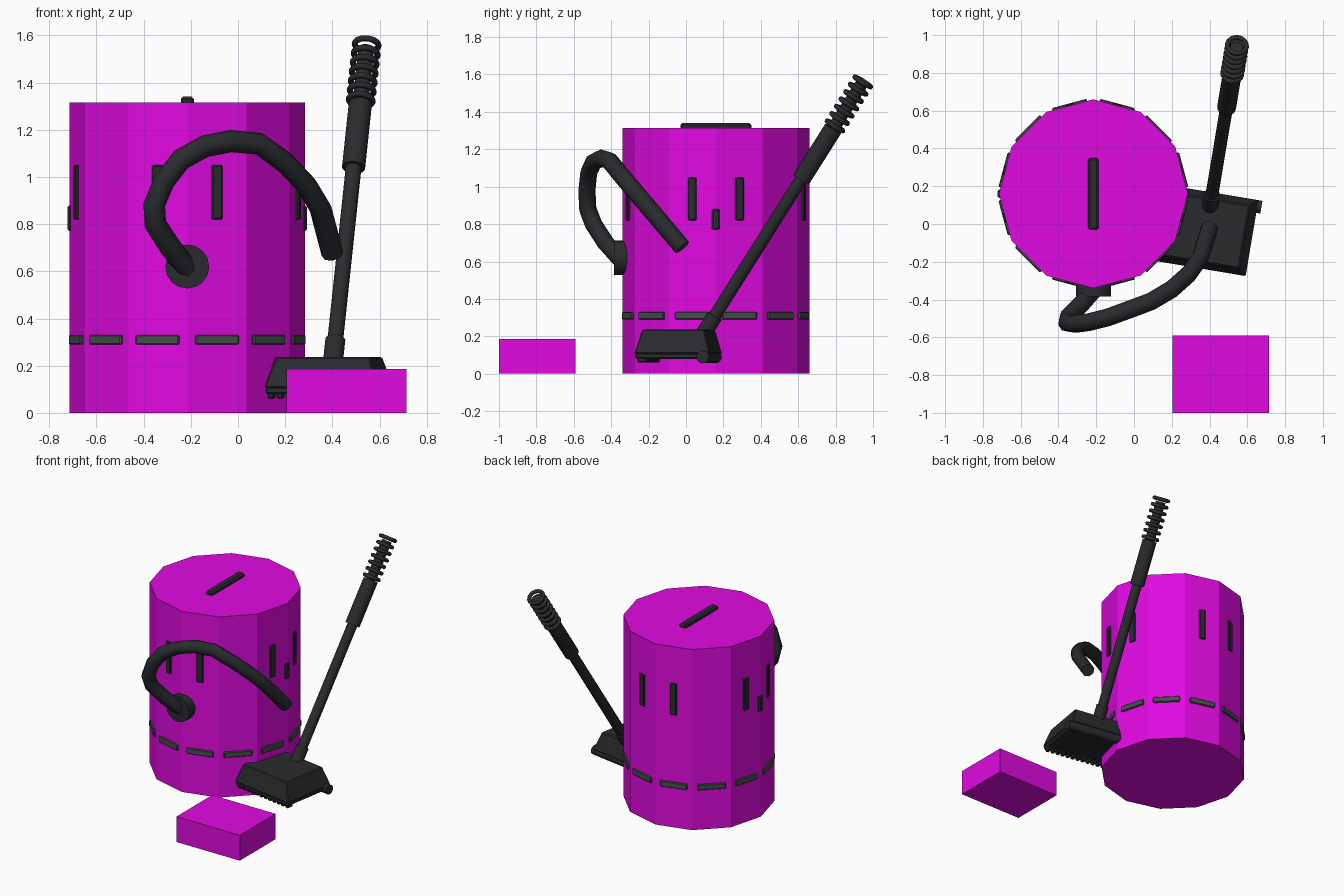
import bpy, bmesh, math
from mathutils import Vector, Matrix

if "Cube" in bpy.data.objects:
    bpy.data.objects.remove(bpy.data.objects["Cube"])


def material(name, rgb):
    m = bpy.data.materials.new(name)
    m.diffuse_color = (*rgb, 1)
    m.use_nodes = True
    m.node_tree.nodes["Principled BSDF"].inputs["Base Color"].default_value = m.diffuse_color
    return m


MAGENTA = material("magenta", (0.75, 0.003, 0.75))
DARK = material("charcoal", (0.022, 0.024, 0.026))
TRIM = material("grey_green", (0.055, 0.08, 0.07))


def finish(name, bm, mat, matrix=Matrix(), smooth=False):
    me = bpy.data.meshes.new(name)
    bmesh.ops.recalc_face_normals(bm, faces=bm.faces)
    bm.to_mesh(me)
    bm.free()
    me.materials.append(mat)
    ob = bpy.data.objects.new(name, me)
    bpy.context.collection.objects.link(ob)
    ob.matrix_world = matrix
    if smooth:
        bpy.ops.object.select_all(action='DESELECT')
        ob.select_set(True)
        bpy.context.view_layer.objects.active = ob
        bpy.ops.object.shade_smooth_by_angle(angle=math.radians(50))
    return ob


def box(name, size, matrix, mat, bevel=0.0, taper=None):
    bm = bmesh.new()
    bmesh.ops.create_cube(bm, size=1, matrix=Matrix.Diagonal((*size, 1)))
    if taper:
        for v in bm.verts:
            if v.co.z > 0:
                v.co.x *= taper[0]
                v.co.y *= taper[1]
    if bevel:
        bmesh.ops.bevel(bm, geom=bm.edges[:], offset=bevel, segments=1, affect='EDGES')
    return finish(name, bm, mat, matrix)


def rod(name, a, b, radius, mat, sides=16, smooth=True):
    a, b = Vector(a), Vector(b)
    d = b - a
    bm = bmesh.new()
    bmesh.ops.create_cone(bm, cap_ends=True, segments=sides, radius1=radius,
                          radius2=radius, depth=d.length)
    mat4 = Matrix.Translation((a + b) / 2) @ d.to_track_quat('Z', 'Y').to_matrix().to_4x4()
    return finish(name, bm, mat, mat4, smooth)


# Twelve-sided tank and the loose block
CX, CY = -0.215, 0.16
rod("tank", (CX, CY, 0), (CX, CY, 1.315), 0.5, MAGENTA, 12, False)
box("block", (0.51, 0.41, 0.185), Matrix.Translation((0.46, -0.795, 0.0925)), MAGENTA)
box("lid_handle", (0.055, 0.38, 0.05), Matrix.Translation((CX, CY, 1.315)), DARK, 0.01)


def on_tank(angle, radius, z):
    return (Matrix.Translation((CX, CY, z)) @ Matrix.Rotation(math.radians(angle), 4, 'Z')
            @ Matrix.Translation((radius, 0, 0)))


# One trim dash per facet, vent slots beside each axis, side catches
for i in range(12):
    a = 15 + 30 * i
    box("trim_dash", (0.024, 0.19, 0.042), on_tank(a, 0.483, 0.31), TRIM, 0.005)
    if i % 3 != 1:
        box("vent_slot", (0.024, 0.046, 0.23), on_tank(a, 0.483, 0.935), DARK, 0.005)
for a in (0, 180):
    box("side_catch", (0.03, 0.046, 0.11), on_tank(a, 0.492, 0.825), DARK, 0.008)

# Hose port and hose
rod("hose_port", (CX, -0.385, 0.62), (CX, -0.30, 0.62), 0.093, DARK)
path = [(-0.215, -0.35, 0.61), (-0.285, -0.43, 0.70), (-0.35, -0.495, 0.80),
        (-0.355, -0.525, 0.88), (-0.315, -0.53, 0.98), (-0.24, -0.52, 1.075),
        (-0.14, -0.495, 1.13), (-0.03, -0.455, 1.152), (0.09, -0.41, 1.14),
        (0.20, -0.345, 1.06), (0.29, -0.265, 0.965), (0.35, -0.18, 0.865), (0.40, -0.02, 0.675)]
cu = bpy.data.curves.new("hose_path", 'CURVE')
cu.dimensions = '3D'
cu.bevel_depth = 0.047
cu.bevel_resolution = 2
cu.use_fill_caps = True
sp = cu.splines.new('POLY')
sp.points.add(len(path) - 1)
for p, co in zip(sp.points, path):
    p.co = (*co, 1)
sp.use_smooth = True
cu.materials.append(DARK)
hose = bpy.data.objects.new("hose", cu)
bpy.context.collection.objects.link(hose)

# Wand: collar, tube, grip and ribbed end along one straight axis
A, B = Vector((0.405, 0.11, 0.24)), Vector((0.545, 0.945, 1.56))


def along(z):
    return A.lerp(B, (z - A.z) / (B.z - A.z))


rod("wand_collar", along(0.21), along(0.31), 0.043, DARK)
rod("wand_tube", along(0.25), along(1.06), 0.034, DARK)
rod("wand_grip", along(1.04), along(1.31), 0.05, DARK)
rod("ribbed_core", along(1.29), along(1.545), 0.034, DARK)
tilt = (B - A).to_track_quat('Z', 'Y').to_matrix().to_4x4()
for i in range(7):
    bm = bmesh.new()
    bmesh.ops.create_circle(bm, segments=8, radius=0.013,
                            matrix=Matrix.Translation((0.051, 0, 0)) @ Matrix.Rotation(math.pi / 2, 4, 'X'))
    bmesh.ops.spin(bm, geom=bm.verts[:] + bm.edges[:], cent=(0, 0, 0), axis=(0, 0, 1),
                   angle=math.tau, steps=16, use_merge=True)
    bmesh.ops.remove_doubles(bm, verts=bm.verts, dist=1e-4)
    finish("grip_rib", bm, DARK, Matrix.Translation(along(1.325 + 0.0392 * i)) @ tilt, True)

# Floor head, turned to line up with the wand
HEAD = Matrix.Translation((0.385, -0.035, 0)) @ Matrix.Rotation(math.radians(-9.5), 4, 'Z')


def head(x, y, z):
    return HEAD @ Matrix.Translation((x, y, z))


box("head_shell", (0.49, 0.41, 0.13), head(0, 0, 0.172), DARK, 0.006, (0.82, 0.82))
box("head_base", (0.48, 0.40, 0.032), head(0, 0, 0.095), DARK, 0.008)
for i in range(12):
    x = -0.22 + 0.04 * i
    box("front_bristle", (0.028, 0.05, 0.04), head(x, -0.165, 0.08), DARK, 0.006)
rod("rear_roller", HEAD @ Vector((-0.265, 0.17, 0.09)), HEAD @ Vector((0.265, 0.17, 0.09)), 0.034, DARK)
